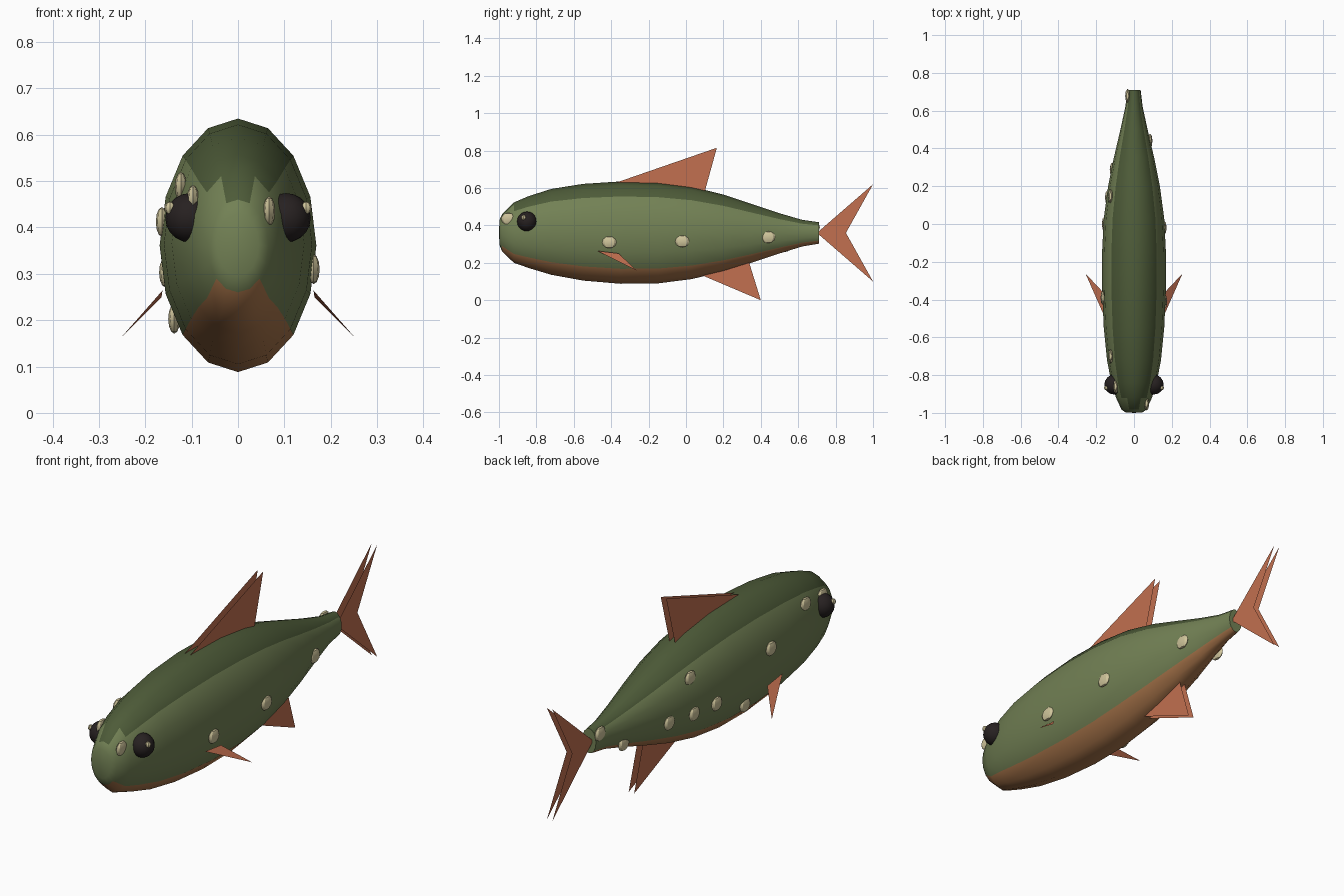
import bpy, bmesh, math

if "Cube" in bpy.data.objects:
    bpy.data.objects.remove(bpy.data.objects["Cube"])

def material(name, r, g, b):
    m = bpy.data.materials.new(name)
    m.diffuse_color = (r, g, b, 1)
    m.use_nodes = True
    m.node_tree.nodes["Principled BSDF"].inputs["Base Color"].default_value = m.diffuse_color
    return m

SIDE = material("side_green", .17, .22, .09)
BACK = material("back_green", .075, .105, .04)
BELLY = material("belly_orange", .40, .18, .07)
FIN = material("fin_orange", .54, .16, .08)
EYE = material("eye_black", .02, .015, .015)
PALE = material("pale_wart", .63, .56, .33)

# Body stations: y, half width, top z, bottom z
RINGS = [(-.997, .045, .43, .295), (-.983, .066, .46, .26), (-.92, .095, .523, .2),
         (-.84, .12, .557, .172), (-.72, .143, .595, .136), (-.55, .16, .622, .105),
         (-.35, .169, .635, .088), (-.15, .169, .63, .09), (.03, .16, .607, .113),
         (.2, .137, .565, .153), (.35, .107, .515, .2), (.5, .072, .465, .25),
         (.62, .046, .43, .287), (.71, .035, .417, .302)]
N = 16

def obj_from(name, bm, mats):
    me = bpy.data.meshes.new(name)
    bm.to_mesh(me)
    bm.free()
    for m in mats:
        me.materials.append(m)
    ob = bpy.data.objects.new(name, me)
    bpy.context.collection.objects.link(ob)
    return ob

def smooth(ob, angle):
    bpy.ops.object.select_all(action='DESELECT')
    bpy.context.view_layer.objects.active = ob
    ob.select_set(True)
    bpy.ops.object.shade_smooth_by_angle(angle=math.radians(angle))

def body_x(y, z):
    """Half width of the body surface at y, z."""
    for a, b in zip(RINGS, RINGS[1:]):
        if a[0] <= y <= b[0]:
            t = (y - a[0]) / (b[0] - a[0])
            w, top, bot = (a[i] + (b[i] - a[i]) * t for i in (1, 2, 3))
            k = (z - (top + bot) / 2) / ((top - bot) / 2)
            return w * math.sqrt(max(.05, 1 - k * k))

# Body: lofted 16-sided rings, coloured in back, side and belly bands
bm = bmesh.new()
loops = []
for y, w, top, bot in RINGS:
    c, h = (top + bot) / 2, (top - bot) / 2
    loops.append([bm.verts.new((w * math.sin(2 * math.pi * i / N), y,
                                c + h * math.cos(2 * math.pi * i / N))) for i in range(N)])
for r in range(len(loops) - 1):
    for i in range(N):
        j = (i + 1) % N
        f = bm.faces.new((loops[r][i], loops[r][j], loops[r + 1][j], loops[r + 1][i]))
        d = min(i, N - 1 - i)
        if r > 0 and (d == 0 or (d == 1 and r > 1)):
            f.material_index = 1
        elif r > 0 and d >= 6:
            f.material_index = 2
nose = bm.verts.new((0, -1, .362))
for i in range(N):
    bm.faces.new((nose, loops[0][(i + 1) % N], loops[0][i]))
bm.faces.new(loops[-1])
bmesh.ops.recalc_face_normals(bm, faces=bm.faces)
smooth(obj_from("body", bm, [SIDE, BACK, BELLY]), 50)

# Upright fins: two thin parallel sheets each
def sheet_fin(name, pts):
    bm = bmesh.new()
    for x in (-.014, .014):
        f = bm.faces.new([bm.verts.new((x, y, z)) for y, z in pts])
        f.normal_update()
        if f.normal.x * x < 0:
            f.normal_flip()
    obj_from(name, bm, [FIN])

sheet_fin("dorsal_fin", [(-.37, .63), (.165, .815), (.10, .58)])
sheet_fin("anal_fin", [(.07, .14), (.40, 0), (.335, .21)])
sheet_fin("tail_fin", [(.70, .36), (1, .62), (.855, .36), (1, .10)])

# Paired parts: pectoral fins, eyes and eye glints
def ball(name, loc, scale, mat, seg, rings, angle):
    bm = bmesh.new()
    bmesh.ops.create_uvsphere(bm, u_segments=seg, v_segments=rings, radius=1)
    for v in bm.verts:
        v.co = [l + c * s for l, c, s in zip(loc, v.co, scale)]
    smooth(obj_from(name, bm, [mat]), angle)

for s, side in ((1, "right"), (-1, "left")):
    bm = bmesh.new()
    tri = [(.163, -.475, .264), (.165, -.36, .25), (.257, -.262, .157)]
    bm.faces.new([bm.verts.new((s * x, y, z)) for x, y, z in tri])
    obj_from("pectoral_fin_" + side, bm, [FIN])
    ball("eye_" + side, (s * .104, -.85, .421), (.053, .053, .053), EYE, 16, 10, 40)
    ball("eye_glint_" + side, (s * .147, -.868, .442), (.012, .013, .014), PALE, 8, 6, 30)

# Warts scattered on the flanks: side, y, z
WARTS = [(1, -.95, .435), (1, -.41, .31), (1, -.02, .315), (1, .44, .337),
         (-1, -.86, .46), (-1, -.70, .488), (-1, -.39, .412), (-1, -.235, .203),
         (-1, 0, .303), (-1, .14, .305), (-1, .147, .47), (-1, .287, .312),
         (-1, .526, .289), (-1, .678, .39)]
for k, (s, y, z) in enumerate(WARTS):
    ball("wart_%d" % k, (s * body_x(y, z), y, z), (.013, .038, .032), PALE, 8, 6, 30)
